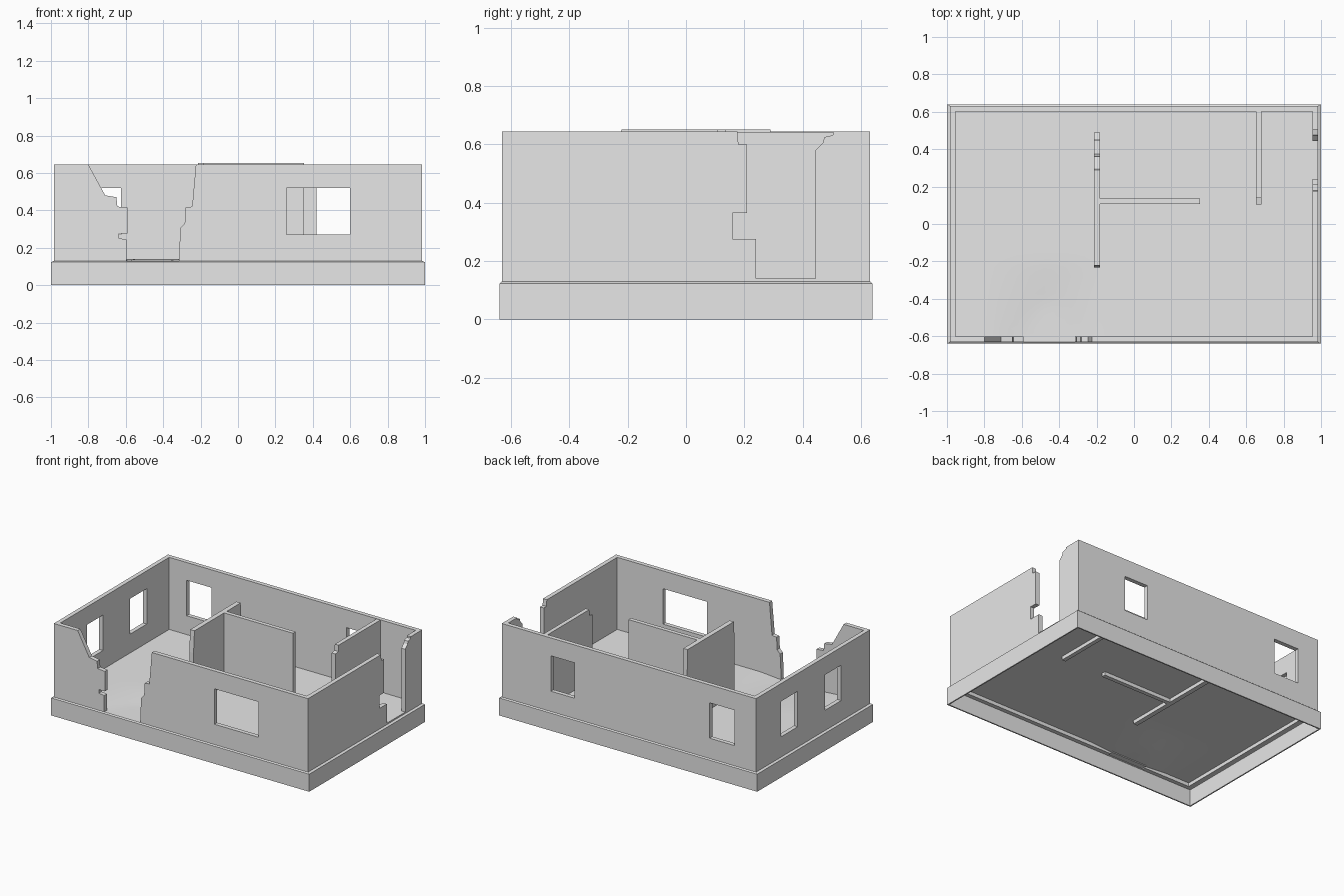
import bpy, bmesh
from mathutils import Vector

cube = bpy.data.objects.get("Cube")
if cube:
    bpy.data.objects.remove(cube, do_unlink=True)

# one plain grey for everything
grey = bpy.data.materials.new("plain_grey")
grey.use_nodes = True
grey.diffuse_color = (0.8, 0.8, 0.8, 1)
grey.node_tree.nodes["Principled BSDF"].inputs["Base Color"].default_value = (0.8, 0.8, 0.8, 1)

TOP, FOOT, FLOOR = 0.645, 0.115, 0.14


def finish(name, bm):
    bmesh.ops.recalc_face_normals(bm, faces=bm.faces)
    mesh = bpy.data.meshes.new(name)
    bm.to_mesh(mesh)
    bm.free()
    mesh.materials.append(grey)
    ob = bpy.data.objects.new(name, mesh)
    bpy.context.collection.objects.link(ob)
    return ob


def ring(name, profile):
    """Rectangular frame swept from a closed profile of (half_x, half_y, z)."""
    bm = bmesh.new()
    loops = [[bm.verts.new((sx * hx, sy * hy, z))
              for sx, sy in ((-1, -1), (1, -1), (1, 1), (-1, 1))]
             for hx, hy, z in profile]
    for i, loop in enumerate(loops):
        below = loops[i - 1]
        for j in range(4):
            bm.faces.new((below[j - 1], below[j], loop[j], loop[j - 1]))
    return finish(name, bm)


def slab(name, axis, outline, start, end):
    """Upright outline of (run, z) points, extruded across the given axis."""
    bm = bmesh.new()

    def place(run, z):
        return (start, run, z) if axis == "x" else (run, start, z)

    face = bm.faces.new([bm.verts.new(place(*p)) for p in outline])
    out = bmesh.ops.extrude_face_region(bm, geom=[face])
    move = Vector((end - start, 0, 0)) if axis == "x" else Vector((0, end - start, 0))
    bmesh.ops.translate(bm, vec=move,
                        verts=[v for v in out["geom"] if isinstance(v, bmesh.types.BMVert)])
    return finish(name, bm)


def box(a, b, low, high):
    return [(a, low), (b, low), (b, high), (a, high)]


def cut(target, cutter):
    cutter.hide_render = True
    mod = target.modifiers.new("cut", "BOOLEAN")
    mod.operation, mod.solver, mod.object = "DIFFERENCE", "EXACT", cutter
    bpy.context.view_layer.objects.active = target
    bpy.ops.object.modifier_apply(modifier=mod.name)
    bpy.data.objects.remove(cutter, do_unlink=True)


# foundation skirt, open underneath, with a small sloped lip
ring("foundation_skirt", [(1, 0.64, 0), (1, 0.64, 0.123), (0.985, 0.632, 0.13),
                          (0.98, 0.627, 0.118), (0.991, 0.631, 0.115), (0.991, 0.631, 0)])

# outer walls
walls = ring("outer_walls", [(0.985, 0.632, FOOT), (0.985, 0.632, TOP),
                             (0.955, 0.602, TOP), (0.955, 0.602, FOOT)])

# window openings: axis, run, wall position
for axis, a, b, pos in (("y", 0.26, 0.60, -0.62), ("y", 0.42, 0.605, 0.62),
                        ("y", -0.82, -0.625, 0.62),
                        ("x", 0.17, 0.355, -0.97), ("x", -0.31, -0.13, -0.97)):
    cut(walls, slab("window_cutter", axis, box(a, b, 0.272, 0.52), pos - 0.1, pos + 0.1))

# broken gap in the front wall
front_gap = [(-0.82, 0.682), (-0.71, 0.48), (-0.65, 0.47), (-0.645, 0.42), (-0.59, 0.415),
             (-0.59, 0.275), (-0.635, 0.275), (-0.635, 0.25), (-0.595, 0.245),
             (-0.595, 0.1), (-0.315, 0.1), (-0.315, 0.16), (-0.308, 0.305),
             (-0.285, 0.33), (-0.28, 0.415), (-0.245, 0.42), (-0.222, 0.682)]
cut(walls, slab("front_gap_cutter", "y", front_gap, -0.7, -0.5))

# broken gap in the side wall
side_gap = [(0.174, 0.68), (0.18, 0.6), (0.21, 0.6), (0.21, 0.365), (0.16, 0.365),
            (0.16, 0.275), (0.24, 0.275), (0.24, FLOOR), (0.445, FLOOR), (0.445, 0.58),
            (0.47, 0.605), (0.475, 0.625), (0.505, 0.632), (0.505, 0.68)]
cut(walls, slab("side_gap_cutter", "x", side_gap, 0.9, 1.05))

# thin floor, gently worn down towards the front gap
bm = bmesh.new()
bmesh.ops.create_grid(bm, x_segments=40, y_segments=26, size=1)
for v in bm.verts:
    x, y = v.co.x * 0.957, v.co.y * 0.604
    wear = max(0, 1 - abs(x + 0.455) / 0.3) * max(0, 1 - (y + 0.604) / 0.4)
    v.co = (x, y, FLOOR - 0.012 * min(1, 2 * wear))
floor = finish("floor", bm)
for p in floor.data.polygons:
    p.use_smooth = True
slab("front_threshold", "y", box(-0.595, -0.315, 0.122, 0.13), -0.632, -0.59)

# inner walls
HIGH = 0.652
slab("long_inner_wall", "x",
     [(-0.222, FOOT), (0.49, FOOT), (0.49, 0.2), (0.452, 0.205), (0.45, 0.26), (0.375, 0.265),
      (0.36, 0.34), (0.297, 0.35), (0.29, HIGH), (-0.222, HIGH), (-0.232, 0.5),
      (-0.232, 0.2)], -0.215, -0.182)
slab("cross_inner_wall", "y", box(-0.184, 0.352, FOOT, HIGH), 0.106, 0.135)
slab("side_inner_wall", "x",
     [(0.105, FOOT), (0.605, FOOT), (0.605, TOP - 0.002), (0.14, TOP - 0.002), (0.138, 0.6),
      (0.105, 0.595)], 0.652, 0.681)
